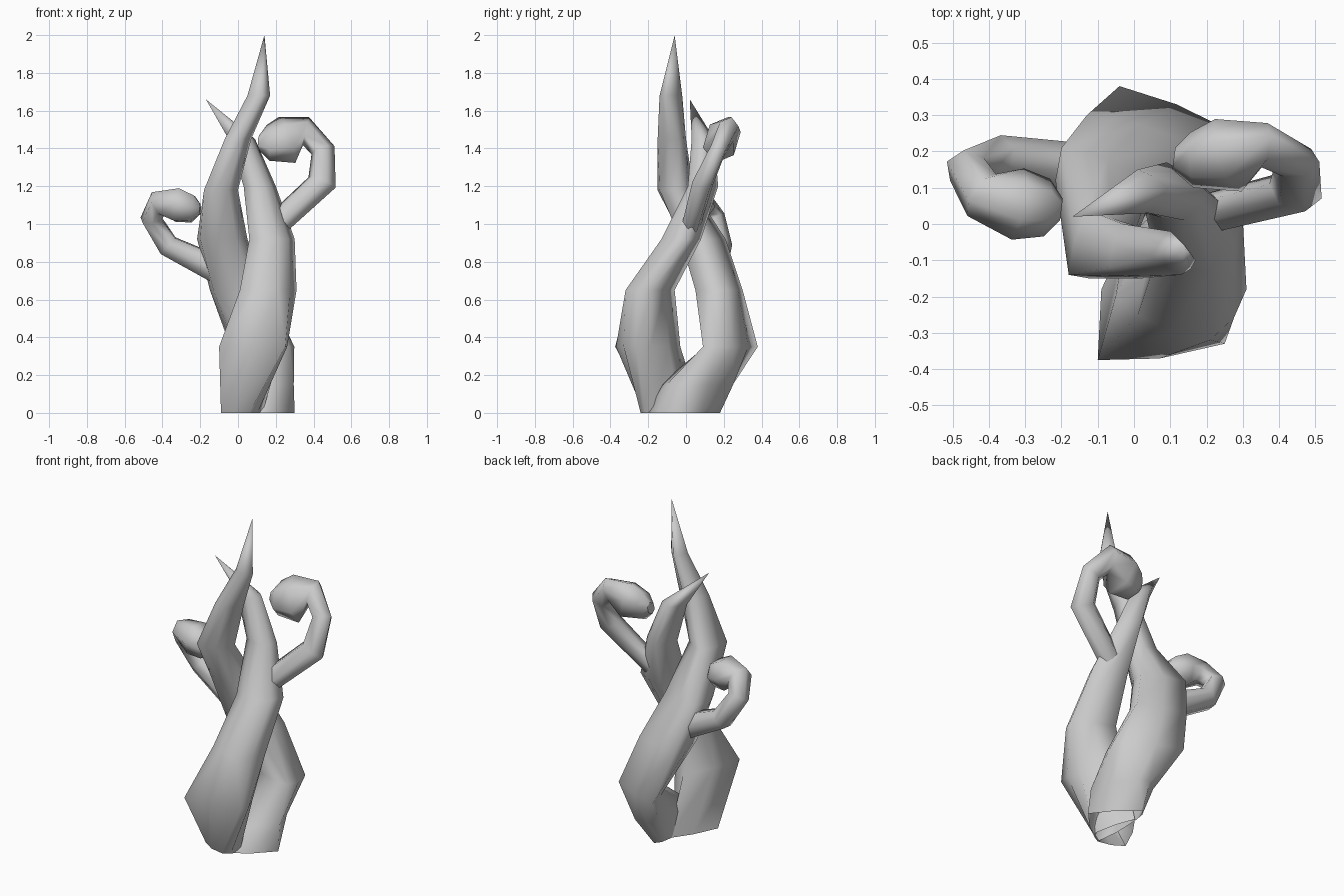
import bpy
import bmesh
import math
from mathutils import Vector

default_cube = bpy.data.objects.get("Cube")
if default_cube:
    bpy.data.objects.remove(default_cube, do_unlink=True)

# Single plain grey material
grey = bpy.data.materials.new("plain_grey")
grey.use_nodes = True
grey.diffuse_color = (0.6, 0.6, 0.6, 1)
grey.node_tree.nodes["Principled BSDF"].inputs["Base Color"].default_value = grey.diffuse_color


def finish(obj):
    """Give the part its material and soft shading."""
    obj.data.materials.clear()
    obj.data.materials.append(grey)
    bpy.ops.object.select_all(action='DESELECT')
    obj.select_set(True)
    bpy.context.view_layer.objects.active = obj
    bpy.ops.object.shade_smooth_by_angle(angle=math.radians(100))


def rounded_ring(corners, height, bulge=0.15):
    """Turn four corners into an eight-sided ring with bulging sides."""
    points = [Vector((x, y, height)) for x, y in corners]
    centre = sum(points, Vector()) / len(points)
    ring = []
    for i, corner in enumerate(points):
        middle = (corner + points[(i + 1) % len(points)]) / 2
        ring += [corner, middle + (middle - centre) * bulge]
    return ring


def make_tendril(name, sections, tip):
    """Loft a stalk through its sections and close it in a point."""
    bm = bmesh.new()
    rings = [[bm.verts.new(p) for p in rounded_ring(corners, height)]
             for height, corners in sections]
    for lower, upper in zip(rings, rings[1:]):
        for i in range(len(lower)):
            j = (i + 1) % len(lower)
            bm.faces.new((lower[i], lower[j], upper[j], upper[i]))
    point = bm.verts.new(tip)
    last = rings[-1]
    for i in range(len(last)):
        bm.faces.new((last[i], last[(i + 1) % len(last)], point))
    mesh = bpy.data.meshes.new(name)
    bm.to_mesh(mesh)
    bm.free()
    obj = bpy.data.objects.new(name, mesh)
    bpy.context.collection.objects.link(obj)
    finish(obj)


def make_curl(name, path):
    """Sweep a six-sided tube of varying thickness along a path."""
    curve = bpy.data.curves.new(name, 'CURVE')
    curve.dimensions = '3D'
    curve.bevel_depth = 1
    curve.bevel_resolution = 1
    curve.use_fill_caps = True
    spline = curve.splines.new('POLY')
    spline.points.add(len(path) - 1)
    for point, (x, y, z, radius) in zip(spline.points, path):
        point.co = (x, y, z, 1)
        point.radius = radius
    obj = bpy.data.objects.new(name, curve)
    bpy.context.collection.objects.link(obj)
    bpy.ops.object.select_all(action='DESELECT')
    obj.select_set(True)
    bpy.context.view_layer.objects.active = obj
    bpy.ops.object.convert(target='MESH')
    curl = bpy.context.view_layer.objects.active
    finish(curl)
    return curl


def thin_towards_plane(obj, origin, normal, amount):
    """Make a curl slimmer across the plane it coils in."""
    normal = normal.normalized()
    for vertex in obj.data.vertices:
        vertex.co -= normal * (vertex.co - origin).dot(normal) * amount


# Stalk that starts at the front and twists to the back
make_tendril("front_tendril", [
    (0, [(-.09, -.18), (.06, -.24), (.13, -.17), (.06, .08)]),
    (.35, [(-.1, -.375), (.25, -.33), (.23, -.19), (.04, -.03)]),
    (.65, [(.01, -.25), (.21, -.32), (.31, -.18), (.08, -.06)]),
    (.92, [(.06, -.1), (.21, -.13), (.3, .01), (.11, .08)]),
    (1.2, [(.03, .04), (.14, .01), (.2, .09), (.09, .17)]),
    (1.45, [(-.05, .06), (.04, .03), (.09, .1), (.01, .15)]),
], (-.17, .02, 1.66))

# Taller stalk that starts at the back and twists to the front
make_tendril("back_tendril", [
    (0, [(.06, -.23), (.3, -.04), (.09, .18), (.05, .07)]),
    (.15, [(.08, -.14), (.295, -.02), (.17, .25), (.03, .2)]),
    (.35, [(.05, .14), (.275, .09), (.28, .25), (-.04, .38)]),
    (.65, [(-.13, .08), (.08, .05), (.16, .22), (-.13, .3)]),
    (.92, [(-.2, .02), (-.01, -.03), (.05, .12), (-.2, .21)]),
    (1.18, [(-.18, -.14), (-.05, -.14), (0, -.03), (-.13, .04)]),
    (1.45, [(-.07, -.12), (.02, -.15), (.07, -.04), (-.03, 0)]),
    (1.68, [(.05, -.09), (.13, -.14), (.17, -.1), (.1, -.02)]),
], (.14, -.06, 2))

# Curled side shoots
left_curl = make_curl("left_curl", [
    (.2, .04, .99, .07), (.445, .09, 1.22, .08), (.45, .17, 1.39, .065),
    (.36, .22, 1.49, .08), (.26, .19, 1.445, .135), (.16, .175, 1.43, .1),
    (.11, .18, 1.43, .04),
])
thin_towards_plane(left_curl, Vector((.25, .19, 1.45)), Vector((0, .92, -.4)), .28)
make_curl("right_curl", [
    (-.06, .13, .735, .085), (-.37, .18, .885, .065), (-.46, .15, 1.03, .06),
    (-.42, .08, 1.11, .07), (-.32, .055, 1.1, .1), (-.24, .045, 1.08, .08),
    (-.2, .04, 1.08, .03),
])
